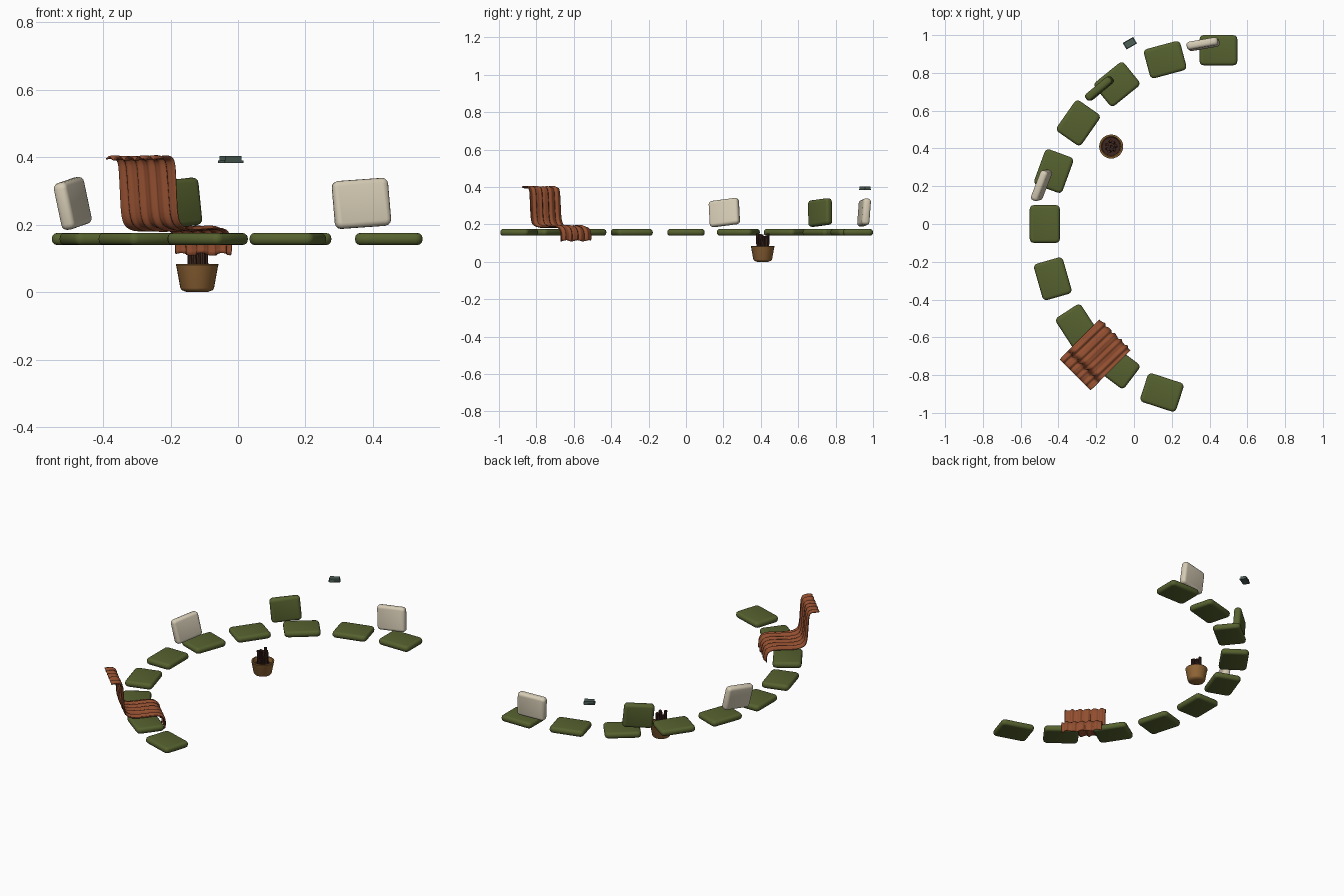
import bpy, bmesh, math, random
from mathutils import Vector, Matrix

if "Cube" in bpy.data.objects:
    bpy.data.objects.remove(bpy.data.objects["Cube"])

random.seed(4)

def mat(name, c):
    m = bpy.data.materials.new(name)
    m.diffuse_color = (*c, 1)
    m.use_nodes = True
    m.node_tree.nodes["Principled BSDF"].inputs["Base Color"].default_value = m.diffuse_color
    return m

OLIVE = mat("olive fabric", (0.092, 0.120, 0.028))
CREAM = mat("cream fabric", (0.67, 0.60, 0.46))
RUST = mat("rust wool", (0.29, 0.078, 0.030))
TAN = mat("tan wicker", (0.29, 0.135, 0.038))
BARK = mat("dark bark", (0.050, 0.020, 0.014))
TEAL = mat("grey teal", (0.075, 0.115, 0.095))

def finish(name, bm, m, angle=40):
    me = bpy.data.meshes.new(name)
    bmesh.ops.recalc_face_normals(bm, faces=bm.faces[:])
    bm.to_mesh(me)
    bm.free()
    ob = bpy.data.objects.new(name, me)
    bpy.context.collection.objects.link(ob)
    me.materials.append(m)
    bpy.ops.object.select_all(action='DESELECT')
    ob.select_set(True)
    bpy.context.view_layer.objects.active = ob
    bpy.ops.object.shade_smooth_by_angle(angle=math.radians(angle))
    return ob

def soft_box(name, size, axis, corner, edge, m, loc, rot=(0, 0, 0)):
    """Padded slab: round the corners parallel to axis, then the two rims."""
    bm = bmesh.new()
    bmesh.ops.create_cube(bm, size=1)
    bmesh.ops.scale(bm, vec=size, verts=bm.verts)
    along = lambda e: abs((e.verts[0].co - e.verts[1].co).normalized()[axis]) > 0.9
    bmesh.ops.bevel(bm, geom=[e for e in bm.edges if along(e)], offset=corner,
                    segments=3, profile=0.5, affect='EDGES')
    rims = [e for e in bm.edges if not along(e)]
    bmesh.ops.bevel(bm, geom=rims, offset=edge, segments=3, profile=0.5, affect='EDGES')
    ob = finish(name, bm, m, 50)
    ob.location = loc
    ob.rotation_euler = [math.radians(a) for a in rot]
    return ob

# Seat cushions along the curved bench: x, y, angle
seats = [(.447, .92, 0), (.165, .87, 15), (-.09, .74, 39), (-.295, .535, 55),
         (-.425, .28, 70), (-.472, 0, 90), (-.43, -.29, 106), (-.30, -.545, 123),
         (-.09, -.755, 143), (.148, -.892, 162)]
for i, (x, y, a) in enumerate(seats):
    soft_box(f"seat_cushion_{i + 1}", (.2, .16, .036), 2, .022, .0155, OLIVE,
             (x, y, .1575), (0, 0, a))

# Upright throw pillows: x, y, lean outward, roll, angle, material
pillows = [(-.49, .205, 10, 7, 69, CREAM), (-.183, .717, 3, 5, 40, OLIVE),
           (.366, .952, 5, 4, 10, CREAM)]
for i, (x, y, lean, roll, a, m) in enumerate(pillows):
    soft_box(f"throw_pillow_{i + 1}", (.168, .042, .142), 1, .018, .015, m,
             (x, y, .263), (-lean, -roll, a))

# Draped blanket: (depth outward, height) profile with ripples across the width
profile = [(.002, .112), (.0, .135), (.004, .165), (.02, .187), (.06, .192), (.11, .187),
           (.16, .185), (.20, .190), (.222, .205), (.230, .24), (.233, .29), (.237, .34),
           (.240, .378), (.248, .395), (.265, .400), (.30, .397)]
out = Vector((-.707, -.707, 0))
side = Vector((.707, -.707, 0))
start = Vector((-.10, -.586, 0))
bm = bmesh.new()
N = 40
rows = []
for j, (d, z) in enumerate(profile):
    a, b = profile[max(j - 1, 0)], profile[min(j + 1, len(profile) - 1)]
    t = (out * (b[0] - a[0]) + Vector((0, 0, b[1] - a[1]))).normalized()
    n = side.cross(t)
    row = []
    for i in range(N + 1):
        u = i / N
        w = .0045 * math.sin(u * 34 + .15 * j) + .0025 * math.sin(u * 61 + 1 + .3 * j)
        p = start + out * d + side * (u - .5) * .232 + Vector((0, 0, z)) + n * w
        if j == 0:
            p.z += .004 * math.sin(u * 17)
        row.append(bm.verts.new(p))
    rows.append(row)
for r, s in zip(rows, rows[1:]):
    for i in range(N):
        bm.faces.new((r[i], r[i + 1], s[i + 1], s[i]))
blanket = finish("draped_blanket", bm, RUST, 80)
blanket.modifiers.new("smooth", 'SUBSURF').levels = 1
thick = blanket.modifiers.new("thickness", 'SOLIDIFY')
thick.thickness = .004
thick.offset = 0

# Basket: lathed profile with open top
def lathe(name, pts, m, loc, seg=28):
    bm = bmesh.new()
    rings = [[bm.verts.new((r * math.cos(2 * math.pi * k / seg),
                            r * math.sin(2 * math.pi * k / seg), z)) for k in range(seg)]
             for r, z in pts]
    for r, s in zip(rings, rings[1:]):
        for k in range(seg):
            bm.faces.new((r[k], r[(k + 1) % seg], s[(k + 1) % seg], s[k]))
    bm.faces.new(rings[0])
    bm.faces.new(rings[-1])
    ob = finish(name, bm, m)
    ob.location = loc
    return ob

BX, BY = -.121, .41
lathe("basket", [(.030, 0), (.046, .006), (.050, .012), (.062, .078), (.0635, .081),
                 (.062, .084), (.054, .084), (.050, .07), (.045, .03)], TAN, (BX, BY, 0))
lathe("basket_filling", [(.044, .030), (.050, .055), (.048, .06)], BARK, (BX, BY, 0))

# Firewood sticks standing in the basket
for k in range(8):
    a = k * 2 * math.pi / 7
    r = 0 if k == 7 else .025
    h = random.uniform(.105, .122)
    bm = bmesh.new()
    bmesh.ops.create_cone(bm, cap_ends=True, segments=8, radius1=.0085, radius2=.0085, depth=h)
    bmesh.ops.translate(bm, vec=(0, 0, h / 2), verts=bm.verts)
    ob = finish(f"firewood_stick_{k + 1}", bm, BARK)
    ob.location = (BX + r * math.cos(a), BY + r * math.sin(a), .03)
    ob.rotation_euler = (random.uniform(-.06, .06), random.uniform(-.06, .06), a)

# Small stack of two books
def book(name, size, z):
    bm = bmesh.new()
    bmesh.ops.create_cube(bm, size=1)
    bmesh.ops.scale(bm, vec=size, verts=bm.verts)
    ob = finish(name, bm, TEAL, 30)
    ob.location = (-.022, .957, z)
    ob.rotation_euler.z = math.radians(30)

book("lower_book", (.064, .040, .007), .3865)
book("upper_book", (.055, .034, .013), .3965)
